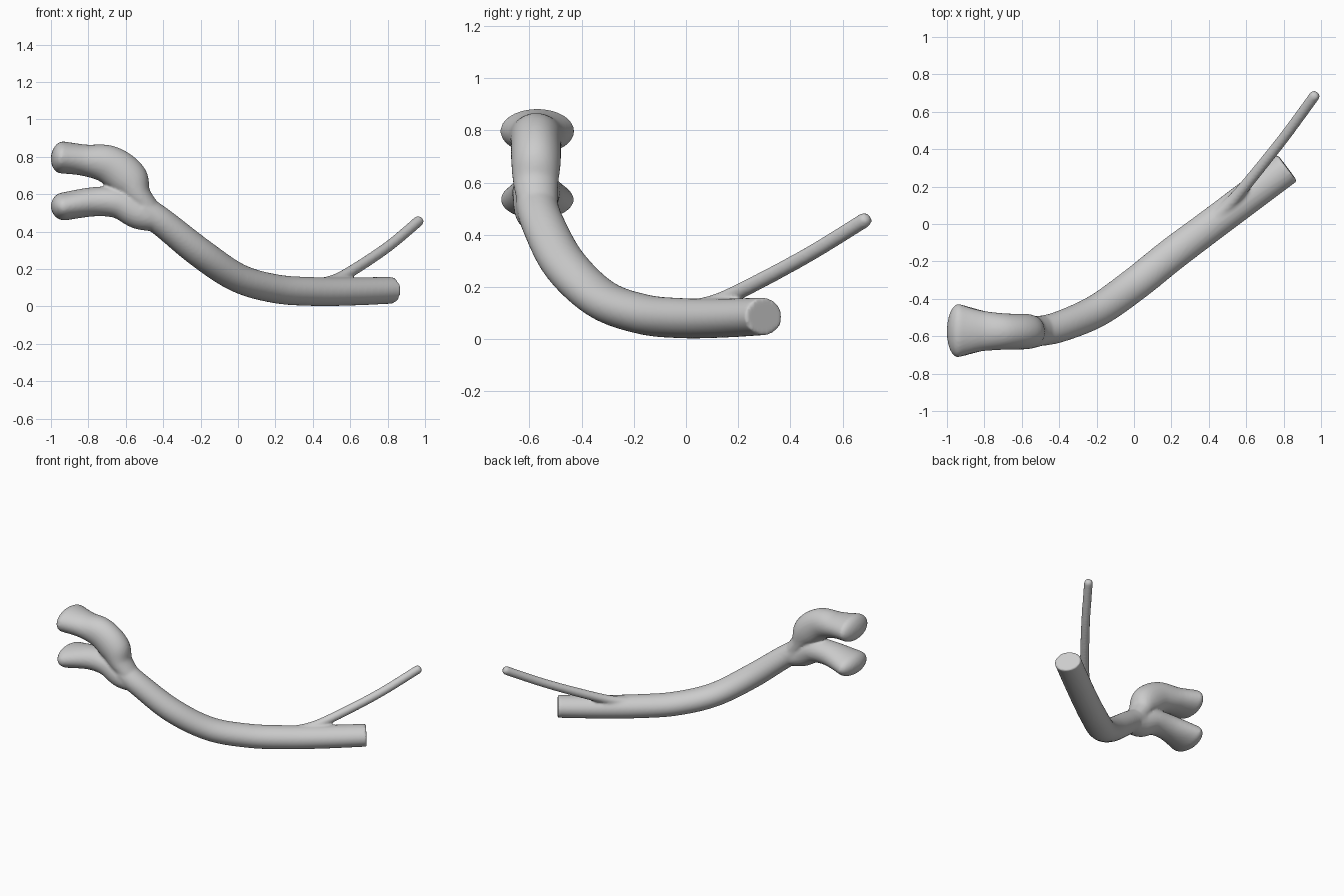
import bpy, bmesh, math
from mathutils import Vector

if "Cube" in bpy.data.objects:
    bpy.data.objects.remove(bpy.data.objects["Cube"])

SIDES = 32


def spline(pts, steps=8):
    """Catmull-Rom through control points (x, y, z, half width, half height)."""
    ext = [pts[0]] + pts + [pts[-1]]
    out = []
    for i in range(1, len(ext) - 2):
        a, b, c, d = ext[i - 1:i + 3]
        for s in range(steps):
            t = s / steps
            out.append([0.5 * (2 * q + (r - p) * t + (2 * p - 5 * q + 4 * r - w) * t * t
                               + (3 * q - p - 3 * r + w) * t ** 3)
                        for p, q, r, w in zip(a, b, c, d)])
    out.append(list(pts[-1]))
    return out


def tube(bm, pts, round_end=0.0):
    """Sweep an ellipse along the path; round_end is the length of a domed tip."""
    path = spline(pts)
    if round_end:
        end = Vector(path[-1][:3])
        d = (end - Vector(path[-2][:3])).normalized()
        w, h = path[-1][3:]
        for k in range(1, 7):
            a = k / 6 * math.radians(84)
            path.append(list(end + d * round_end * math.sin(a))
                        + [w * math.cos(a), h * math.cos(a)])
    rings = []
    for i, p in enumerate(path):
        d = Vector(path[min(i + 1, len(path) - 1)][:3]) - Vector(path[max(i - 1, 0)][:3])
        side = d.cross(Vector((0, 0, 1))).normalized()
        up = side.cross(d).normalized()
        rings.append([bm.verts.new(Vector(p[:3])
                      + side * p[3] * math.cos(2 * math.pi * k / SIDES)
                      + up * p[4] * math.sin(2 * math.pi * k / SIDES))
                      for k in range(SIDES)])
    for a, b in zip(rings, rings[1:]):
        for k in range(SIDES):
            n = (k + 1) % SIDES
            bm.faces.new((a[k], a[n], b[n], b[k]))
    bm.faces.new(rings[0][::-1])
    bm.faces.new(rings[-1])


bm = bmesh.new()
# main trunk, flat cut at the right end
tube(bm, [(-0.52, -0.575, 0.53, .08, .075), (-0.4, -0.55, 0.445, .083, .076),
          (-0.2, -0.465, 0.285, .088, .08), (0, -0.325, 0.153, .09, .077),
          (0.2, -0.165, 0.095, .09, .077), (0.4, -0.015, 0.08, .088, .077),
          (0.6, 0.135, 0.08, .088, .075), (0.82, 0.30, 0.087, .088, .072)])
# upper fork with a bulge at the bend and a flared tip
tube(bm, [(-0.44, -0.56, 0.47, .07, .06), (-0.53, -0.575, 0.585, .085, .07),
          (-0.585, -0.575, 0.68, .095, .105), (-0.69, -0.575, 0.758, .097, .103),
          (-0.82, -0.572, 0.782, .11, .084), (-0.94, -0.57, 0.797, .143, .086)], 0.06)
# lower fork, flared tip
tube(bm, [(-0.42, -0.555, 0.465, .075, .065), (-0.53, -0.575, 0.495, .083, .082),
          (-0.64, -0.575, 0.553, .09, .082), (-0.77, -0.572, 0.56, .1, .078),
          (-0.93, -0.57, 0.535, .141, .075)], 0.07)
# thin side branch
tube(bm, [(0.40, -0.01, 0.113, .045, .035), (0.5, 0.095, 0.135, .036, .031),
          (0.6, 0.21, 0.185, .031, .03), (0.8, 0.46, 0.318, .029, .029),
          (0.965, 0.685, 0.456, .029, .029)], 0.025)
bmesh.ops.recalc_face_normals(bm, faces=bm.faces)

mesh = bpy.data.meshes.new("branching_tube")
bm.to_mesh(mesh)
bm.free()
obj = bpy.data.objects.new("branching_tube", mesh)
bpy.context.collection.objects.link(obj)

# fuse the tubes into one skin and soften the joints
fuse = obj.modifiers.new("fuse", 'REMESH')
fuse.mode = 'VOXEL'
fuse.voxel_size = 0.009
fuse.use_smooth_shade = True
soft = obj.modifiers.new("soften", 'SMOOTH')
soft.factor = 0.5
soft.iterations = 5
